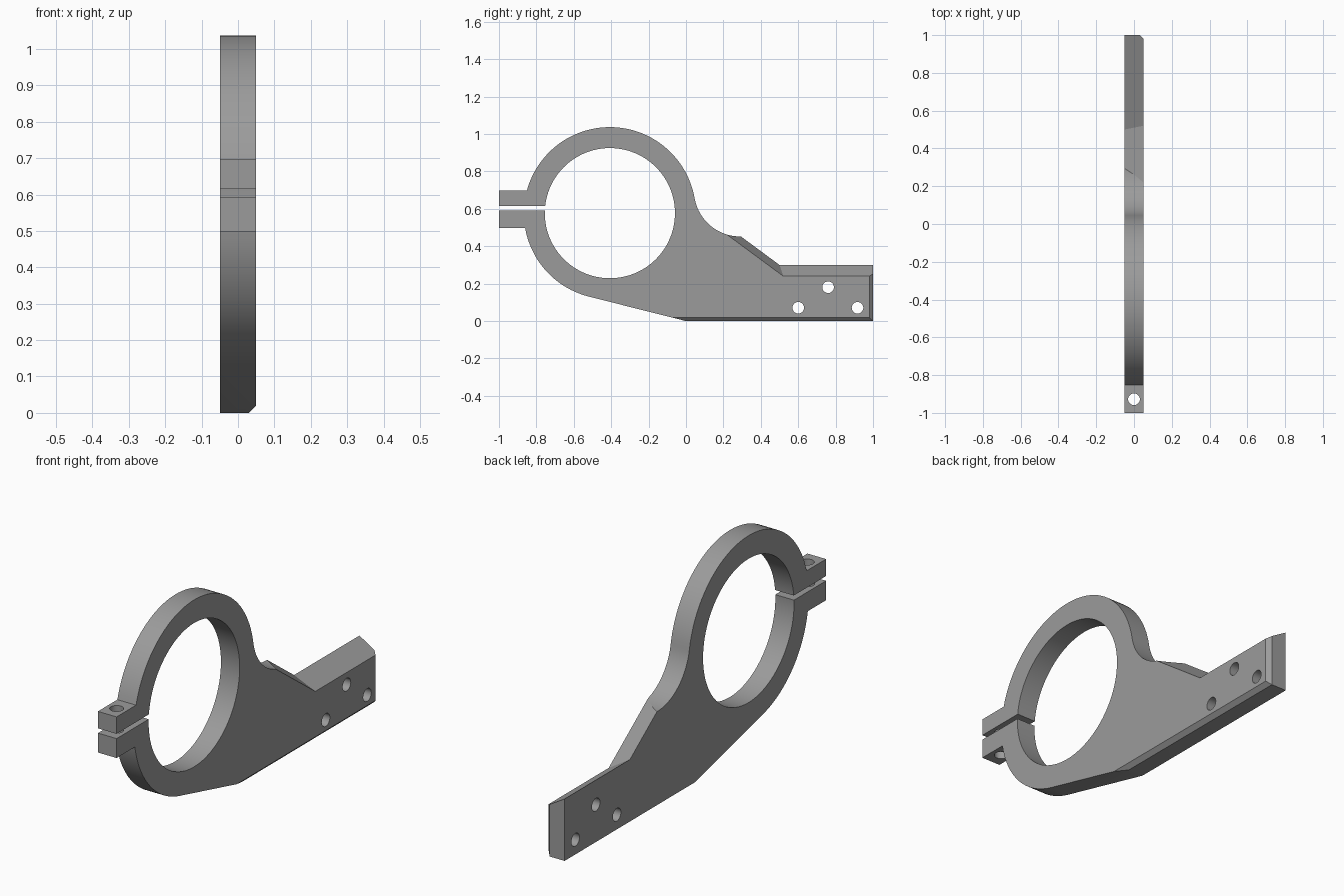
import bpy, bmesh, math
from mathutils import Vector

if "Cube" in bpy.data.objects:
    bpy.data.objects.remove(bpy.data.objects["Cube"])

T = 0.05                            # half thickness of the plate
CY, CZ, R_OUT, R_IN = -0.407, 0.577, 0.46, 0.348   # clamp ring
FY, FZ = 0.29, 0.70                 # centre of the fillet beside the ring
R_FIL = math.hypot(FY - CY, FZ - CZ) - R_OUT


def arc(cy, cz, r, a0, a1, n):
    return [(cy + r * math.cos(a0 + (a1 - a0) * i / n),
             cz + r * math.sin(a0 + (a1 - a0) * i / n)) for i in range(n + 1)]


def loft(name, left, right, half):
    """Solid between two y-z outlines at x = -half and x = +half."""
    bm = bmesh.new()
    a = [bm.verts.new((-half, y, z)) for y, z in left]
    b = [bm.verts.new((half, y, z)) for y, z in right]
    bm.faces.new(a)
    bm.faces.new(b[::-1])
    for i in range(len(a)):
        j = (i + 1) % len(a)
        bm.faces.new((a[i], b[i], b[j], a[j]))
    bmesh.ops.recalc_face_normals(bm, faces=bm.faces)
    me = bpy.data.meshes.new(name)
    bm.to_mesh(me)
    bm.free()
    ob = bpy.data.objects.new(name, me)
    bpy.context.collection.objects.link(ob)
    return ob


def cylinder(name, loc, r, depth, axis, n):
    rot = (0, math.pi / 2, 0) if axis == 'x' else (0, 0, 0)
    bpy.ops.mesh.primitive_cylinder_add(vertices=n, radius=r, depth=depth,
                                        location=loc, rotation=rot)
    ob = bpy.context.object
    ob.name = name
    return ob


# Plate outline: ears, ring, fillet, mounting leg, lower tangent line
ear_top, ear_low = 0.697, 0.498
a_top = math.pi - math.asin((ear_top - CZ) / R_OUT)
a_low = -math.pi - math.asin((ear_low - CZ) / R_OUT)
a_fil = math.atan2(FZ - CZ, FY - CY)
a_tan = math.atan2(-CZ, -CY) - math.acos(R_OUT / math.hypot(CY, CZ))
outline = [(-1, ear_low), (-1, ear_top)]
outline += arc(CY, CZ, R_OUT, a_top, a_fil, 48)
outline += arc(FY, FZ, R_FIL, math.pi + a_fil, 1.5 * math.pi, 20)[1:]
outline += [(1, FZ - R_FIL), (1, 0), (0, 0)]
outline += arc(CY, CZ, R_OUT, a_tan, a_low, 26)
bracket = loft("clamp_bracket", outline, outline, T)

# Small chamfers along the bottom and the end of the leg
bm = bmesh.new()
bm.from_mesh(bracket.data)
for co, no in (((0.03, 0, 0), (1, 0, -1)), ((0.03, 1, 0), (1, 1, 0))):
    res = bmesh.ops.bisect_plane(bm, geom=bm.verts[:] + bm.edges[:] + bm.faces[:],
                                 plane_co=co, plane_no=Vector(no).normalized(),
                                 clear_outer=True)
    cut = [e for e in res["geom_cut"] if isinstance(e, bmesh.types.BMEdge)]
    bmesh.ops.holes_fill(bm, edges=cut, sides=0)
bmesh.ops.recalc_face_normals(bm, faces=bm.faces)
bm.to_mesh(bracket.data)
bm.free()


# Slanted top of the leg and shoulder
def wedge(x):
    y, z = 0.51 + 0.2 * x, 0.27 - 0.6 * x
    return [(y, z), (1.1, z), (1.1, z + 0.31), (y - 0.42, z + 0.31)]


cutters = [loft("slope_cutter", wedge(-0.07), wedge(0.07), 0.07)]

# Ring bore, clamp slot, bolt hole and mounting holes
cutters.append(cylinder("bore_cutter", (0, CY, CZ), R_IN, 0.3, 'x', 96))
slot = [(-1.1, 0.592), (-0.6, 0.592), (-0.6, 0.615), (-1.1, 0.615)]
cutters.append(loft("slot_cutter", slot, slot, 0.1))
cutters.append(cylinder("bolt_cutter", (0, -0.928, 0.6), 0.031, 0.4, 'z', 32))
for y, z in ((0.60, 0.071), (0.76, 0.181), (0.917, 0.071)):
    cutters.append(cylinder("hole_cutter", (0, y, z), 0.031, 0.3, 'x', 32))

bpy.context.view_layer.objects.active = bracket
for c in cutters:
    m = bracket.modifiers.new("cut", 'BOOLEAN')
    m.operation, m.solver, m.object = 'DIFFERENCE', 'EXACT', c
    bpy.ops.object.modifier_apply(modifier=m.name)
for c in cutters:
    bpy.data.objects.remove(c)

# Grey metal
mat = bpy.data.materials.new("grey_metal")
mat.diffuse_color = (0.33, 0.33, 0.33, 1)
mat.use_nodes = True
mat.node_tree.nodes["Principled BSDF"].inputs["Base Color"].default_value = mat.diffuse_color
bracket.data.materials.clear()
bracket.data.materials.append(mat)

bpy.ops.object.select_all(action='DESELECT')
bracket.select_set(True)
bpy.ops.object.shade_smooth_by_angle(angle=math.radians(25))
